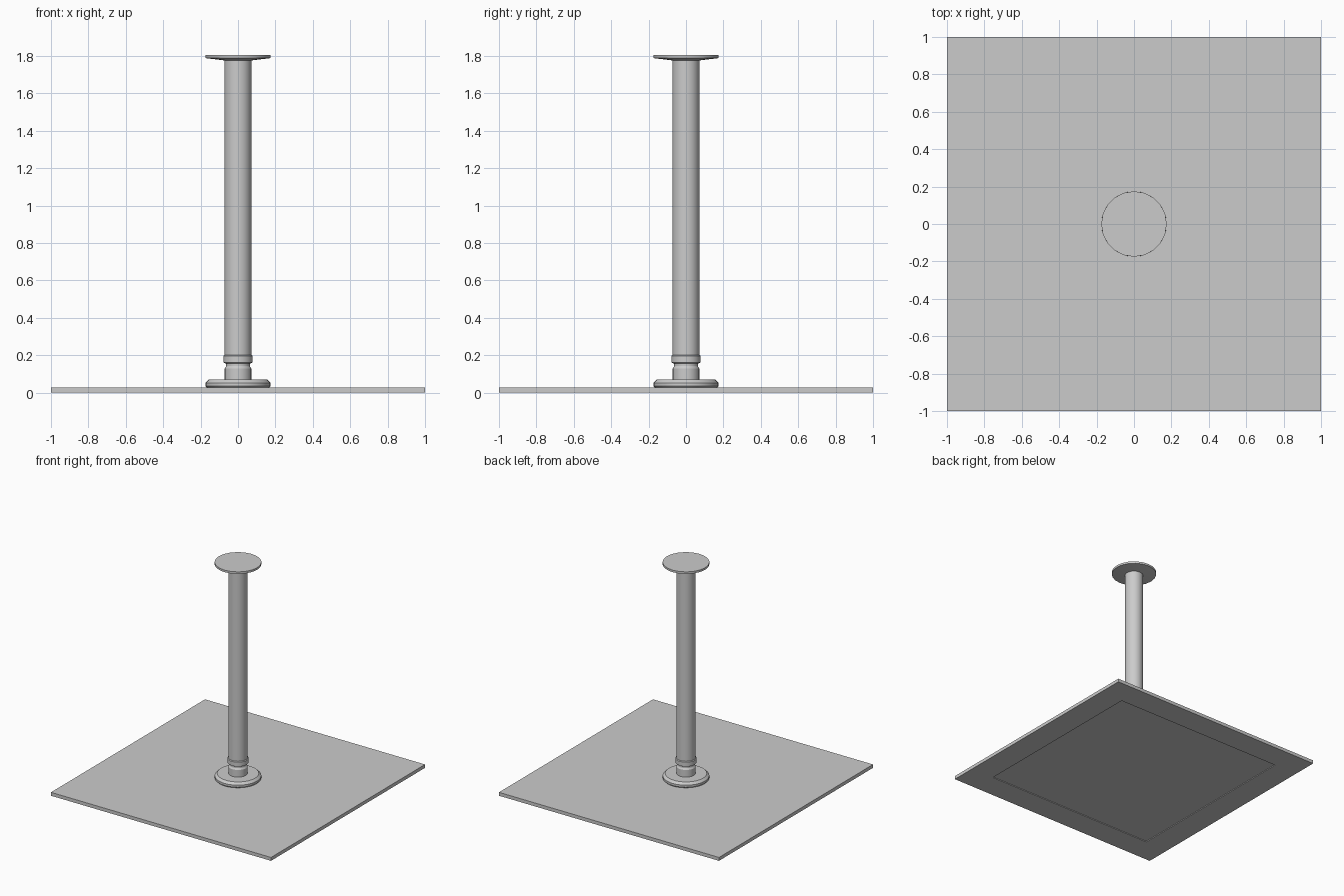
import bpy, bmesh, math

if "Cube" in bpy.data.objects:
    bpy.data.objects.remove(bpy.data.objects["Cube"])


def finish(name, bm):
    bmesh.ops.recalc_face_normals(bm, faces=bm.faces[:])
    me = bpy.data.meshes.new(name)
    bm.to_mesh(me)
    bm.free()
    ob = bpy.data.objects.new(name, me)
    bpy.context.collection.objects.link(ob)
    return ob


def lathe(name, profile, sides):
    """Closed solid of revolution from (radius, z) points, bottom to top."""
    bm = bmesh.new()
    rings = [[bm.verts.new((r * math.cos(2 * math.pi * i / sides),
                            r * math.sin(2 * math.pi * i / sides), z))
              for i in range(sides)] for r, z in profile]
    for a, b in zip(rings, rings[1:]):
        for i in range(sides):
            j = (i + 1) % sides
            bm.faces.new((a[i], a[j], b[j], b[i]))
    bm.faces.new(rings[0])
    bm.faces.new(rings[-1])
    ob = finish(name, bm)
    bpy.ops.object.select_all(action='DESELECT')
    ob.select_set(True)
    bpy.context.view_layer.objects.active = ob
    bpy.ops.object.shade_smooth_by_angle(angle=math.radians(30))
    return ob


# square base plate with a shallow recess underneath
bm = bmesh.new()
bmesh.ops.create_cube(bm, size=1)
bmesh.ops.scale(bm, vec=(2, 2, 0.028), verts=bm.verts)
bmesh.ops.translate(bm, vec=(0, 0, 0.014), verts=bm.verts)
bm.normal_update()
under = [f for f in bm.faces if f.normal.z < -0.9]
bmesh.ops.inset_region(bm, faces=under, thickness=0.3)
rim = bmesh.ops.extrude_face_region(bm, geom=under)
inner = [v for v in rim["geom"] if isinstance(v, bmesh.types.BMVert)]
bmesh.ops.delete(bm, geom=[f for f in under if f.is_valid], context='FACES_ONLY')
bmesh.ops.translate(bm, vec=(0, 0, 0.006), verts=inner)
finish("base_plate", bm)

# bevelled floor flange
lathe("floor_flange", [(0.165, 0.026), (0.174, 0.036), (0.174, 0.053),
                       (0.155, 0.071)], 32)

# lower stem with narrow neck
lathe("lower_stem", [(0.071, 0.065), (0.071, 0.13), (0.063, 0.142),
                     (0.063, 0.165)], 32)

# collar above the neck
lathe("collar", [(0.07, 0.157), (0.078, 0.162), (0.078, 0.197),
                 (0.071, 0.203)], 32)

# main tube
lathe("pole", [(0.072, 0.16), (0.072, 1.79)], 32)

# low-sided top disc with a shallow conical underside
lathe("top_disc", [(0.075, 1.777), (0.175, 1.789), (0.175, 1.806)], 20)
